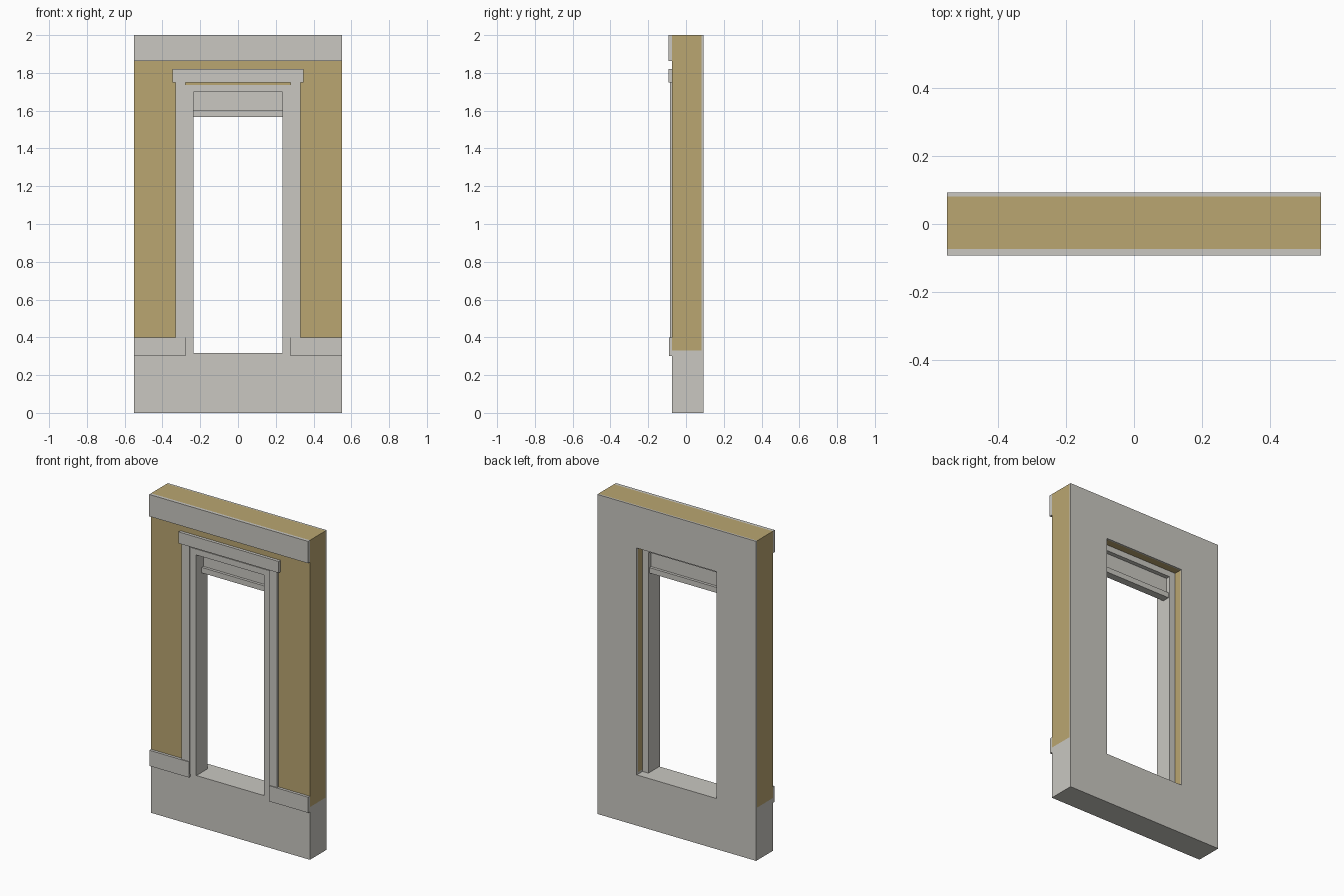
import bpy, bmesh

if "Cube" in bpy.data.objects:
    bpy.data.objects.remove(bpy.data.objects["Cube"])


def material(name, rgb):
    m = bpy.data.materials.new(name)
    m.diffuse_color = (*rgb, 1)
    m.use_nodes = True
    m.node_tree.nodes["Principled BSDF"].inputs["Base Color"].default_value = m.diffuse_color
    return m


STONE = material("pale grey stone", (0.585, 0.575, 0.535))
TAN = material("tan plaster", (0.49, 0.38, 0.165))


def prism(name, profile, y0, y1, mat):
    """Extrude an x-z outline from y0 to y1."""
    bm = bmesh.new()
    face = bm.faces.new([bm.verts.new((x, y0, z)) for x, z in profile])
    ext = bmesh.ops.extrude_face_region(bm, geom=[face])
    verts = [g for g in ext["geom"] if isinstance(g, bmesh.types.BMVert)]
    bmesh.ops.translate(bm, verts=verts, vec=(0, y1 - y0, 0))
    bmesh.ops.recalc_face_normals(bm, faces=bm.faces)
    mesh = bpy.data.meshes.new(name)
    bm.to_mesh(mesh)
    bm.free()
    mesh.materials.append(mat)
    ob = bpy.data.objects.new(name, mesh)
    bpy.context.collection.objects.link(ob)
    return ob


def box(name, x0, x1, y0, y1, z0, z1, mat=STONE):
    return prism(name, [(x0, z0), (x1, z0), (x1, z1), (x0, z1)], y0, y1, mat)


def arch(name, outer, inner, z0, ztop_in, ztop_out, y0, y1, mat):
    """Upside-down U: two legs and a head."""
    return prism(name, [(-outer, z0), (-inner, z0), (-inner, ztop_in), (inner, ztop_in),
                        (inner, z0), (outer, z0), (outer, ztop_out), (-outer, ztop_out)],
                 y0, y1, mat)


W, OPEN, FRONT, BACK = 0.55, 0.277, -0.074, 0.092
BASE, SILL, HEAD = 0.33, 0.317, 1.737

# Wall: plinth with sill notch, plaster core, inner lining
prism("plinth", [(-W, 0), (W, 0), (W, BASE), (OPEN, BASE), (OPEN, SILL),
                 (-OPEN, SILL), (-OPEN, BASE), (-W, BASE)], FRONT, BACK, STONE)
arch("wall_core", W, OPEN, BASE, HEAD, 2.0, FRONT, 0.081, TAN)
arch("inner_lining", W, OPEN, BASE, HEAD, 2.0, 0.081, BACK, STONE)

# Window frame set in the opening
arch("window_frame", OPEN, 0.236, SILL, 1.70, HEAD, -0.079, 0.035, STONE)

# Roller panel and its bottom rail
box("roller_panel", -0.236, 0.236, -0.005, 0.008, 1.59, 1.70)
box("roller_rail", -0.236, 0.236, -0.022, 0.025, 1.566, 1.60)

# Front trim
box("top_band", -W, W, -0.093, FRONT, 1.863, 2.0)
box("lintel_trim", -0.347, 0.347, -0.093, FRONT, 1.748, 1.82)
for side, s in (("left", -1), ("right", 1)):
    box(side + "_casing", *sorted((s * OPEN, s * 0.332)), -0.086, FRONT, 0.30, 1.748)
    box(side + "_sill_band", *sorted((s * OPEN, s * W)), -0.091, FRONT, 0.30, 0.398)
